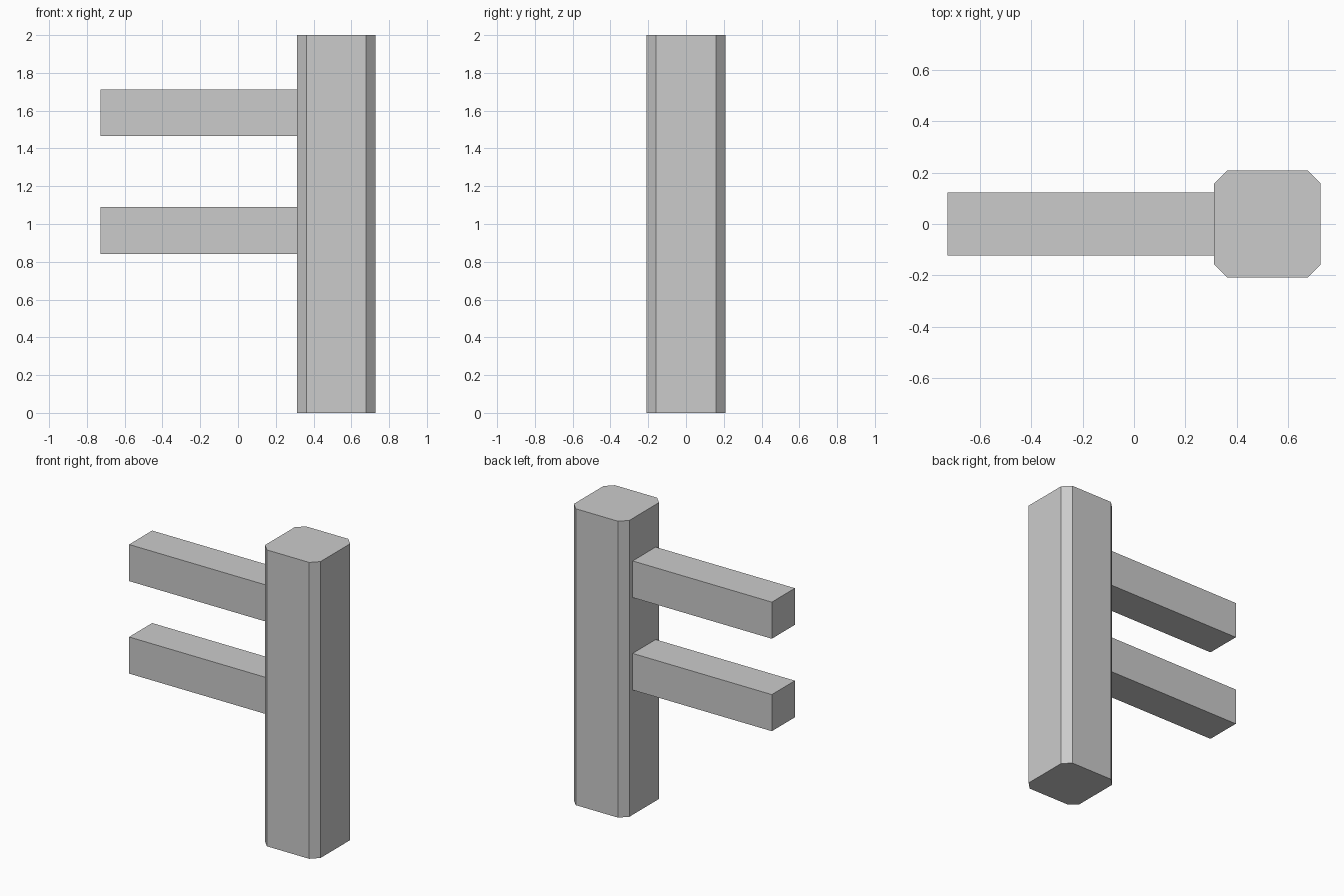
import bpy
import bmesh

# Remove the default cube
cube = bpy.data.objects.get("Cube")
if cube:
    bpy.data.objects.remove(cube, do_unlink=True)

# Single grey material
GREY = (0.6, 0.6, 0.6, 1.0)
grey = bpy.data.materials.new("plain_grey")
grey.use_nodes = True
grey.diffuse_color = GREY
grey.node_tree.nodes["Principled BSDF"].inputs["Base Color"].default_value = GREY


def add_box(name, low, high, chamfer=0.0):
    """Box between two corners, optionally with chamfered upright edges."""
    bm = bmesh.new()
    bmesh.ops.create_cube(bm, size=1)
    for v in bm.verts:
        v.co = [a + (c + 0.5) * (b - a) for a, b, c in zip(low, high, v.co)]
    if chamfer:
        upright = [e for e in bm.edges
                   if abs(e.verts[0].co.z - e.verts[1].co.z) > 0.01]
        bmesh.ops.bevel(bm, geom=upright, offset=chamfer, offset_type='OFFSET',
                        segments=1, affect='EDGES')
    bmesh.ops.recalc_face_normals(bm, faces=bm.faces)
    mesh = bpy.data.meshes.new(name)
    bm.to_mesh(mesh)
    bm.free()
    mesh.materials.append(grey)
    obj = bpy.data.objects.new(name, mesh)
    bpy.context.collection.objects.link(obj)
    return obj


# Upright post with chamfered corners
add_box("post", (0.312, -0.208, 0), (0.727, 0.208, 2), chamfer=0.05)

# Two square rails butting against the post
for name, bottom in (("lower_rail", 0.842), ("upper_rail", 1.466)):
    add_box(name, (-0.727, -0.123, bottom), (0.312, 0.123, bottom + 0.247))
